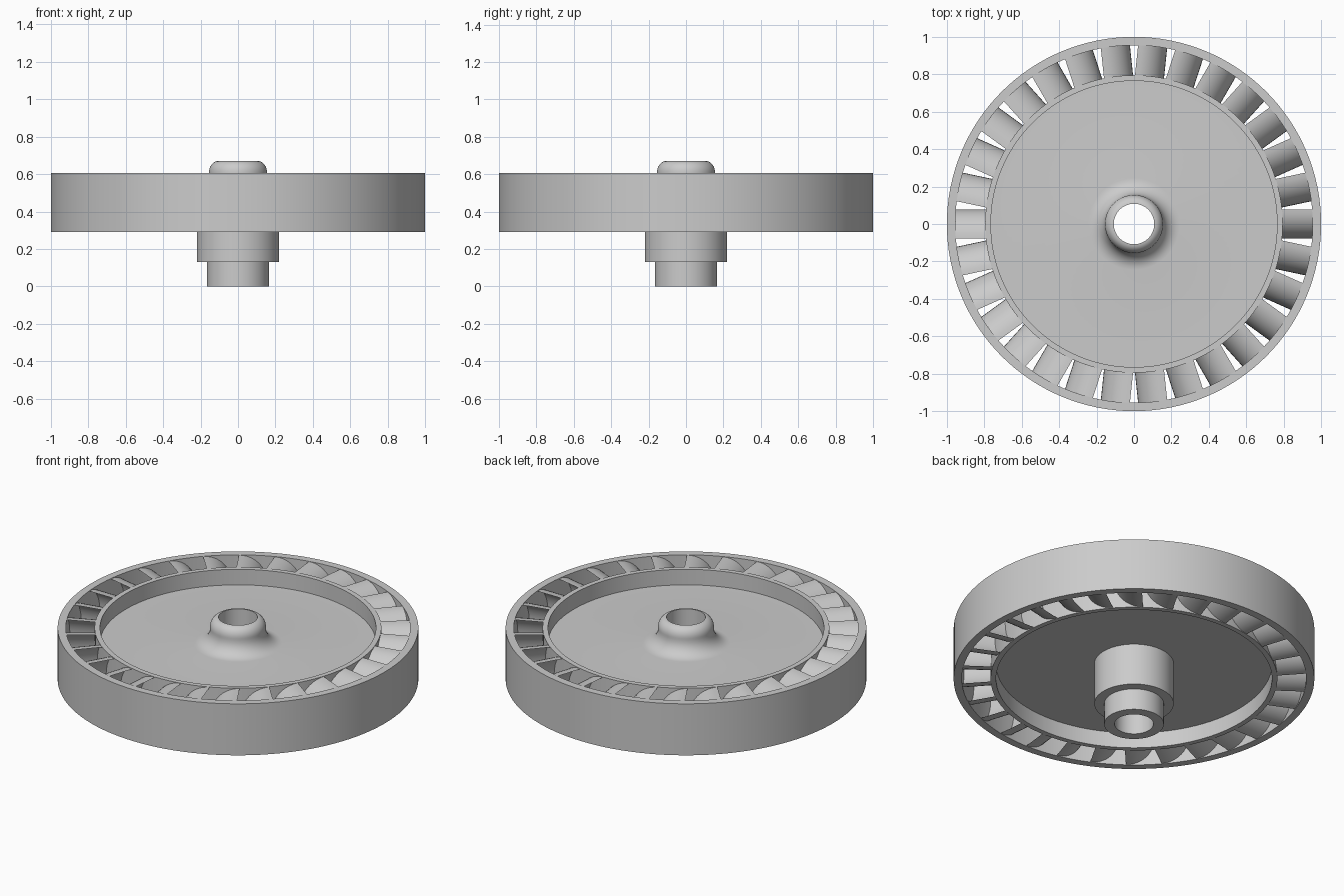
import bpy, bmesh, math

if "Cube" in bpy.data.objects:
    bpy.data.objects.remove(bpy.data.objects["Cube"])

SEGMENTS = 128
BLADES = 30
Z_LOW, Z_HIGH = 0.29, 0.605
Z_MID = (Z_LOW + Z_HIGH) / 2

metal = bpy.data.materials.new("grey metal")
metal.diffuse_color = (0.6, 0.6, 0.6, 1)
metal.use_nodes = True
metal.node_tree.nodes["Principled BSDF"].inputs["Base Color"].default_value = metal.diffuse_color


def finish(bm, name, angle=35):
    bmesh.ops.recalc_face_normals(bm, faces=bm.faces)
    mesh = bpy.data.meshes.new(name)
    bm.to_mesh(mesh)
    bm.free()
    mesh.materials.append(metal)
    obj = bpy.data.objects.new(name, mesh)
    bpy.context.collection.objects.link(obj)
    bpy.ops.object.select_all(action="DESELECT")
    obj.select_set(True)
    bpy.context.view_layer.objects.active = obj
    bpy.ops.object.shade_smooth_by_angle(angle=math.radians(angle))
    return obj


def lathe(name, profile):
    """Revolve a closed (radius, height) profile around z."""
    bm = bmesh.new()
    rings = []
    for i in range(SEGMENTS):
        a = 2 * math.pi * i / SEGMENTS
        rings.append([bm.verts.new((r * math.cos(a), r * math.sin(a), z)) for r, z in profile])
    n = len(profile)
    for i in range(SEGMENTS):
        p, q = rings[i], rings[(i + 1) % SEGMENTS]
        for j in range(n):
            k = (j + 1) % n
            bm.faces.new((p[j], q[j], q[k], p[k]))
    return finish(bm, name)


def arc(cx, cz, rx, rz, start, end, steps=8):
    angles = [math.radians(start + (end - start) * i / steps) for i in range(steps + 1)]
    return [(cx + rx * math.cos(a), cz + rz * math.sin(a)) for a in angles]


# Outer shroud ring
lathe("outer_ring", [(0.955, Z_LOW), (1.0, Z_LOW), (1.0, Z_HIGH), (0.955, Z_HIGH)])

# Wheel body: stepped shaft, hub, recessed disc and inner rim, with a bore
body = [(0.108, 0), (0.165, 0), (0.165, 0.13), (0.22, 0.13), (0.22, 0.385),
        (0.765, 0.385), (0.765, Z_LOW), (0.795, Z_LOW), (0.795, Z_HIGH),
        (0.765, Z_HIGH), (0.765, 0.51)]
body += arc(0.245, 0.60, 0.09, 0.09, 270, 180)      # fillet from disc to hub
body += arc(0.105, 0.61, 0.05, 0.06, 0, 80)         # rounded nose
body += [(0.108, 0.67)]
lathe("wheel_body", body)

# Crescent blades: half-round back, shallower hollow front
HALF = 0.156
outline = arc(0, Z_MID, HALF, HALF, -90, 90, 20)
outline += arc(0, Z_MID, 0.105, HALF, 90, -90, 20)[1:-1]
bm = bmesh.new()
for b in range(BLADES):
    a = math.radians(84 + b * 360 / BLADES)
    radial = (math.cos(a), math.sin(a))
    clockwise = (math.sin(a), -math.cos(a))

    def point(r, t, z):
        t -= HALF / 2
        return bm.verts.new((r * radial[0] + t * clockwise[0],
                             r * radial[1] + t * clockwise[1], z))

    inner = [point(0.786, t, z) for t, z in outline]
    outer = [point(0.957, t, z) for t, z in outline]
    n = len(outline)
    for j in range(n):
        k = (j + 1) % n
        bm.faces.new((inner[j], inner[k], outer[k], outer[j]))
    # end caps as strips between the back and hollow curves
    for side in (inner, outer):
        for j in range(20):
            quad = [side[j], side[j + 1], side[(n - j - 1) % n], side[(n - j) % n]]
            bm.faces.new(list(dict.fromkeys(quad)))
finish(bm, "blades")
